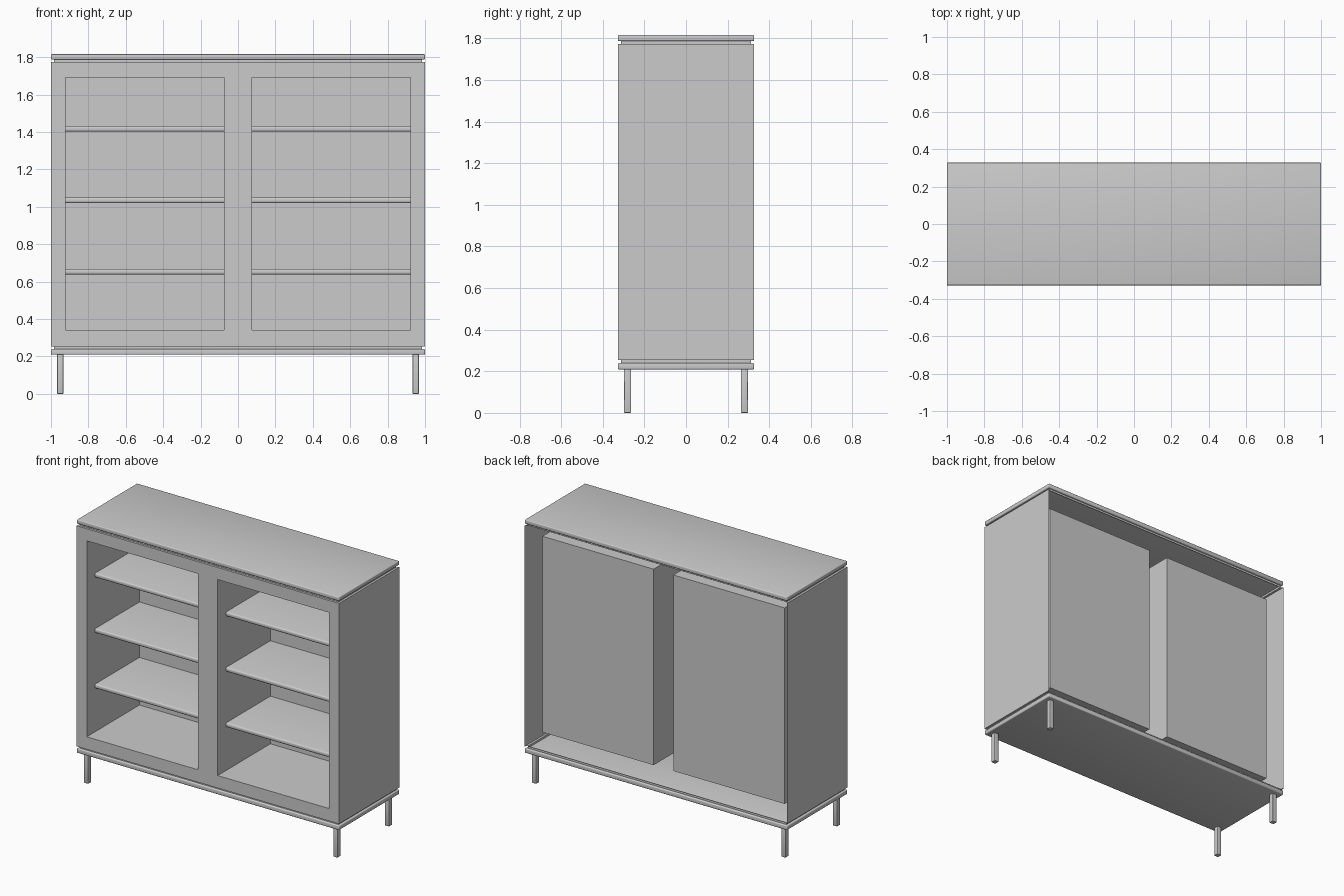
import bpy, bmesh, math

if "Cube" in bpy.data.objects:
    bpy.data.objects.remove(bpy.data.objects["Cube"])

HALF_X, HALF_Y = 1.0, 0.328      # outer half width and depth
GAP = 0.015                      # inset of the recessed necks
OPEN_IN, OPEN_OUT = 0.075, 0.923 # opening limits in x
OPEN_LOW, OPEN_TOP = 0.34, 1.69  # opening limits in z
BACK_Y = 0.245                   # back of the compartments
BODY_LOW, BODY_TOP = 0.254, 1.773


def finish(name, bm):
    bmesh.ops.recalc_face_normals(bm, faces=bm.faces)
    mesh = bpy.data.meshes.new(name)
    bm.to_mesh(mesh)
    bm.free()
    obj = bpy.data.objects.new(name, mesh)
    bpy.context.collection.objects.link(obj)
    bpy.ops.object.select_all(action='DESELECT')
    obj.select_set(True)
    bpy.context.view_layer.objects.active = obj
    bpy.ops.object.shade_smooth_by_angle(angle=math.radians(35))
    return obj


def box(name, lo, hi, bevel=0.0, keep=lambda e: True):
    """Box between two corners, with the chosen edges rounded."""
    bm = bmesh.new()
    bmesh.ops.create_cube(bm, size=1)
    for v in bm.verts:
        v.co = [(a + b) / 2 + c * (b - a) for a, b, c in zip(lo, hi, v.co)]
    if bevel:
        bmesh.ops.bevel(bm, geom=[e for e in bm.edges if keep(e)], offset=bevel,
                        segments=3, profile=0.5, affect='EDGES')
    return finish(name, bm)


# Body: open-backed sheet wrapped round the sides and front, with a lip above and below
xs = [-HALF_X, -HALF_X, -OPEN_OUT, -OPEN_IN, OPEN_IN, OPEN_OUT, HALF_X, HALF_X]
ys = [HALF_Y] + [-HALF_Y] * 6 + [HALF_Y]
rows = [(BODY_LOW, GAP), (BODY_LOW, 0), (OPEN_LOW, 0), (OPEN_TOP, 0), (BODY_TOP, 0), (BODY_TOP, GAP)]
bm = bmesh.new()
grid = []
for z, inset in rows:
    lim = HALF_X - inset
    grid.append([bm.verts.new((max(-lim, min(lim, x)), math.copysign(HALF_Y - inset, y), z))
                 for x, y in zip(xs, ys)])
openings = []
for r in range(len(rows) - 1):
    for c in range(len(xs) - 1):
        face = bm.faces.new((grid[r][c], grid[r][c + 1], grid[r + 1][c + 1], grid[r + 1][c]))
        if r == 2 and c in (2, 4):
            openings.append(face)
# soften the outer edges
sharp = [e for e in bm.edges if len(e.link_faces) == 2 and e.calc_face_angle() > 0.5]
# push the two compartments in from the front
for face in bmesh.ops.extrude_discrete_faces(bm, faces=openings)['faces']:
    for v in face.verts:
        v.co.y = BACK_Y
bmesh.ops.bevel(bm, geom=sharp, offset=0.005, segments=2, profile=0.5, affect='EDGES')
finish("cabinet_body", bm)

# Top and base slabs
for name, low, top in (("top_slab", 1.787, 1.816), ("base_slab", 0.209, 0.240)):
    box(name, (-HALF_X, -HALF_Y, low), (HALF_X, HALF_Y, top), 0.006)

# Recessed necks between the body and the slabs
for name, low, top in (("upper_neck", BODY_TOP, 1.787), ("lower_neck", 0.240, BODY_LOW)):
    bm = bmesh.new()
    a, b = HALF_X - GAP, HALF_Y - GAP
    plan = [(-a, -b), (a, -b), (a, b), (-a, b)]
    rings = [[bm.verts.new((x, y, z)) for x, y in plan] for z in (low, top)]
    for i in range(4):
        j = (i + 1) % 4
        bm.faces.new((rings[0][i], rings[0][j], rings[1][j], rings[1][i]))
    finish(name, bm)

# Shelves with a rounded front edge, three per compartment
SHELF_FRONT = -0.238
for side, x0, x1 in (("left", -OPEN_OUT, -OPEN_IN), ("right", OPEN_IN, OPEN_OUT)):
    for i, z in enumerate((0.638, 1.020, 1.402)):
        box(f"{side}_shelf_{i + 1}", (x0, SHELF_FRONT, z), (x1, BACK_Y, z + 0.030), 0.010,
            lambda e: abs(e.verts[0].co.z - e.verts[1].co.z) < 1e-4
            and all(v.co.y < SHELF_FRONT + 1e-4 for v in e.verts))

# Legs at the four corners
for sx, xn in ((-1, "left"), (1, "right")):
    for sy, yn in ((-1, "front"), (1, "back")):
        cx, cy = sx * 0.95, sy * 0.281
        box(f"{yn}_{xn}_leg", (cx - 0.017, cy - 0.017, 0), (cx + 0.017, cy + 0.017, 0.212), 0.004)
